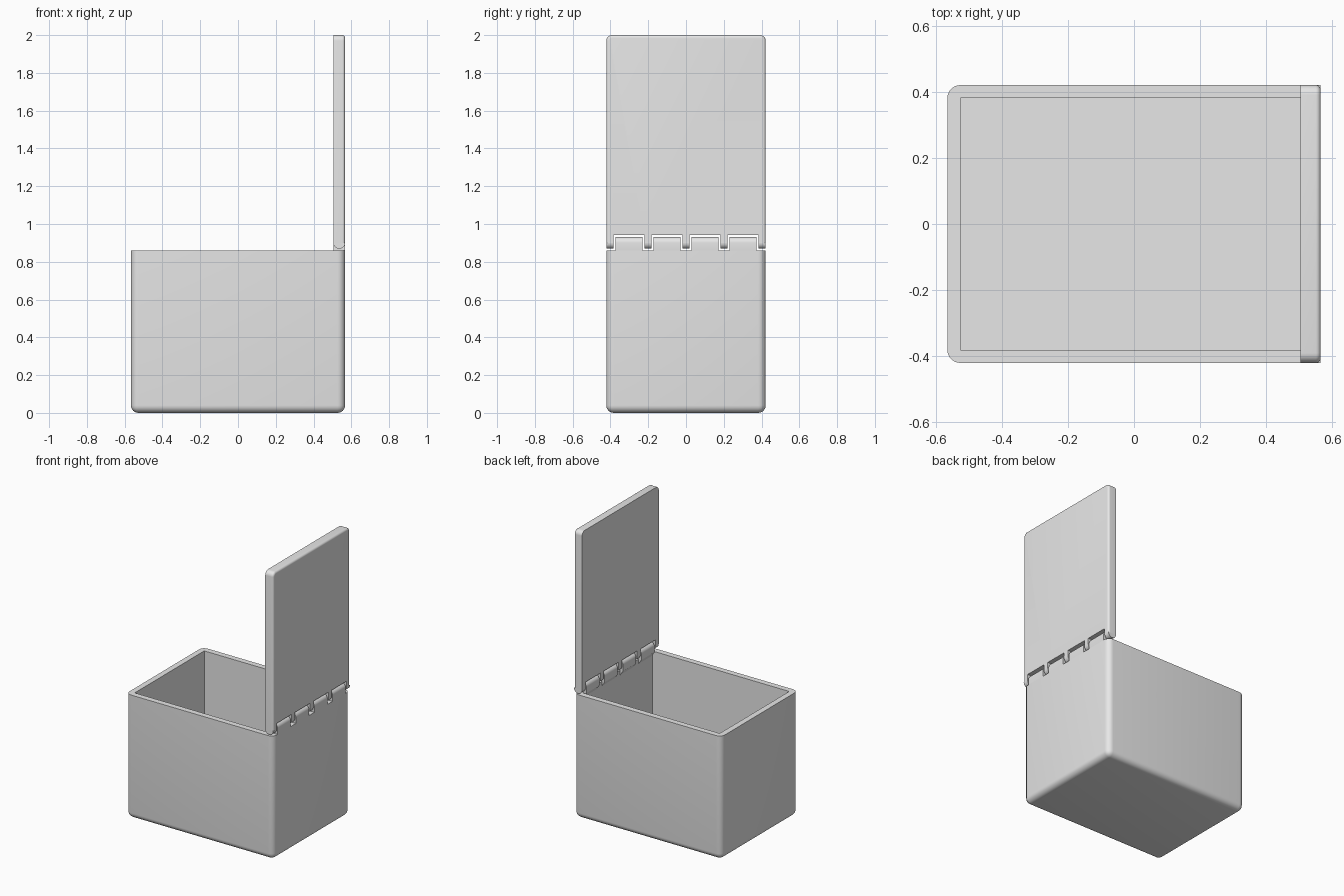
import bpy, bmesh, math
from mathutils import Matrix, Vector

old = bpy.data.objects.get("Cube")
if old:
    bpy.data.objects.remove(old, do_unlink=True)

grey = bpy.data.materials.new("light_grey")
grey.use_nodes = True
grey.diffuse_color = (0.8, 0.8, 0.8, 1)
grey.node_tree.nodes["Principled BSDF"].inputs["Base Color"].default_value = (0.8, 0.8, 0.8, 1)

# Main sizes
HALF_Y, RIM, BACK, FRONT = 0.422, 0.86, 0.567, -0.567
LID_IN = 0.505
R = (BACK - LID_IN) / 2
AXIS_X, AXIS_Z = BACK - R, 0.90
WALL = 0.04


def make(name, bm):
    bmesh.ops.recalc_face_normals(bm, faces=bm.faces)
    mesh = bpy.data.meshes.new(name)
    bm.to_mesh(mesh)
    bm.free()
    obj = bpy.data.objects.new(name, mesh)
    bpy.context.collection.objects.link(obj)
    mesh.materials.append(grey)
    return obj


def block(lo, hi):
    lo, hi = Vector(lo), Vector(hi)
    bm = bmesh.new()
    place = Matrix.Translation((lo + hi) / 2) @ Matrix.Diagonal((*(hi - lo), 1))
    bmesh.ops.create_cube(bm, size=1, matrix=place)
    return bm


def round_edges(bm, rule, radius):
    edges = [e for e in bm.edges if rule(*(v.co for v in e.verts))]
    bmesh.ops.bevel(bm, geom=edges, offset=radius, segments=6, profile=0.5, affect='EDGES')


def extrude_y(bm, profile, y0, y1):
    face = bm.faces.new([bm.verts.new((x, y0, z)) for x, z in profile])
    out = bmesh.ops.extrude_face_region(bm, geom=[face])["geom"]
    bmesh.ops.translate(bm, vec=(0, y1 - y0, 0),
                        verts=[g for g in out if isinstance(g, bmesh.types.BMVert)])


def arc(start, end, steps=16):
    angles = [math.radians(start + (end - start) * i / steps) for i in range(steps + 1)]
    return [(AXIS_X + R * math.cos(a), AXIS_Z + R * math.sin(a)) for a in angles]


def activate(obj):
    bpy.ops.object.select_all(action='DESELECT')
    obj.select_set(True)
    bpy.context.view_layer.objects.active = obj


def cut(obj, bm):
    cutter = make("cutter", bm)
    cutter.hide_render = True
    mod = obj.modifiers.new("cut", 'BOOLEAN')
    mod.operation, mod.solver, mod.object = 'DIFFERENCE', 'EXACT', cutter
    activate(obj)
    bpy.ops.object.modifier_apply(modifier=mod.name)
    bpy.data.objects.remove(cutter, do_unlink=True)


def smooth(obj):
    activate(obj)
    bpy.ops.object.shade_smooth_by_angle(angle=math.radians(30))


# Open box with rounded sides and base, and a sharp-cornered cavity
bm = block((FRONT, -HALF_Y, 0), (BACK, HALF_Y, RIM))
round_edges(bm, lambda a, b: abs(a.z - b.z) > 0.1 or max(a.z, b.z) < 0.01, 0.04)
box = make("box", bm)
cut(box, block((FRONT + WALL, WALL - HALF_Y, WALL), (BACK - WALL, HALF_Y - WALL, 1)))
smooth(box)

# Hinge layout: four box knuckles between five lid knuckles
centres = [-0.302, -0.101, 0.101, 0.302]
slots = [(c - 0.082, c + 0.082) for c in centres]
GAP = 0.01

# Box knuckles, each with a sloping support inside the back wall
bm = bmesh.new()
support = [(LID_IN, RIM), (BACK - WALL + 0.005, RIM - 0.04), (BACK - 0.004, RIM - 0.04), (BACK, RIM)]
for y0, y1 in slots:
    extrude_y(bm, support + arc(0, 180), y0 + GAP, y1 - GAP)
smooth(make("box_knuckles", bm))

# Lid panel with rounded outer edges, notched for the box knuckles
bm = block((LID_IN, -HALF_Y, AXIS_Z), (BACK, HALF_Y, 2))
round_edges(bm, lambda a, b: min(a.z, b.z) > 1.9 and abs(a.x - b.x) > 0.01, 0.03)
round_edges(bm, lambda a, b: min(a.x, b.x) > BACK - 0.001 and max(a.z, b.z) > AXIS_Z + 0.01, 0.015)
lid = make("lid", bm)
for y0, y1 in slots:
    cut(lid, block((LID_IN - 0.1, y0, RIM), (BACK + 0.1, y1, AXIS_Z + R + GAP)))
smooth(lid)

# Rounded lid knuckles
bm = bmesh.new()
bounds = [-HALF_Y] + [y for s in slots for y in s] + [HALF_Y]
for y0, y1 in zip(bounds[::2], bounds[1::2]):
    extrude_y(bm, arc(180, 360), y0, y1)
smooth(make("lid_knuckles", bm))
